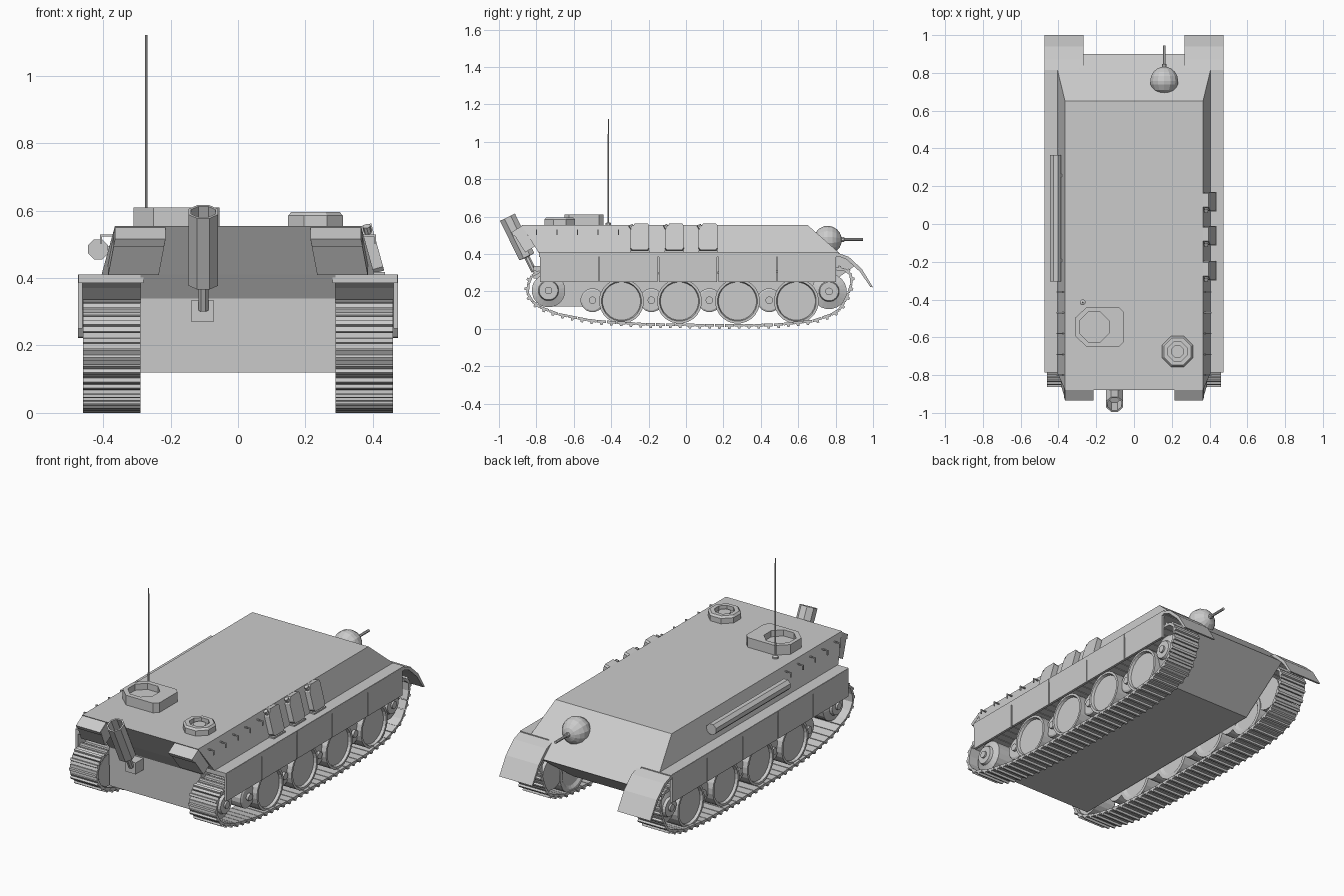
import bpy, bmesh, math
from mathutils import Vector

if "Cube" in bpy.data.objects:
    bpy.data.objects.remove(bpy.data.objects["Cube"])


def loft(name, loops):
    """Skin a series of equal-length closed loops and cap both ends."""
    bm = bmesh.new()
    rows = [[bm.verts.new(p) for p in lp] for lp in loops]
    n = len(rows[0])
    for a, b in zip(rows, rows[1:]):
        for i in range(n):
            j = (i + 1) % n
            bm.faces.new((a[i], a[j], b[j], b[i]))
    bm.faces.new(rows[0])
    bm.faces.new(rows[-1])
    bmesh.ops.recalc_face_normals(bm, faces=bm.faces)
    me = bpy.data.meshes.new(name)
    bm.to_mesh(me)
    bm.free()
    ob = bpy.data.objects.new(name, me)
    bpy.context.collection.objects.link(ob)
    return ob


def prism_x(name, yz, x0, x1):
    return loft(name, [[(x, y, z) for y, z in yz] for x in (x0, x1)])


def box(name, x0, x1, y0, y1, z0, z1):
    return prism_x(name, [(y0, z0), (y1, z0), (y1, z1), (y0, z1)], x0, x1)


def lathe(name, prof, n, origin, axis):
    """Turn a (radius, distance along axis) profile with n flat sides."""
    q = Vector(axis).to_track_quat('Z', 'Y')
    o = Vector(origin)
    loops = []
    for r, d in prof:
        loops.append([o + q @ Vector((r * math.cos((i + .5) * math.tau / n),
                                      r * math.sin((i + .5) * math.tau / n), d))
                      for i in range(n)])
    return loft(name, loops)


# Hull: lower tub and sloped upper casemate
prism_x("lower_hull", [(-.74, .12), (.60, .12), (.90, .335), (.815, .41),
                       (-.79, .41), (-.745, .34)], -.29, .29)
loft("upper_hull", [
    [(-.405, -.79, .41), (.405, -.79, .41), (.405, .815, .41), (-.405, .815, .41)],
    [(-.365, -.88, .555), (.365, -.88, .555), (.365, .65, .555), (-.365, .65, .555)]])

# Track centre line (y, z), resampled into evenly spaced links
path = [Vector(p) for p in [
    (-.78, .31), (-.835, .28), (-.855, .20), (-.81, .125), (-.68, .075), (-.50, .04),
    (-.22, .022), (.2, .016), (.48, .019), (.68, .04), (.81, .085), (.86, .16),
    (.89, .25), (.88, .31), (.83, .325), (.6, .31), (0, .30), (-.5, .30)]]
segs = list(zip(path, path[1:] + path[:1]))
total = sum((b - a).length for a, b in segs)
COUNT = 72


def along(s):
    s %= total
    for a, b in segs:
        l = (b - a).length
        if s <= l:
            return a.lerp(b, s / l)
        s -= l
    return path[0]


# Cross-section of one link: flat shoe with an outer cleat
step = total / COUNT
h = step * .46
link = [(-h, -.009), (h, -.009), (h, .005), (h * .35, .005), (h * .25, .016),
        (-h * .25, .016), (-h * .35, .005), (-h, .005)]

slope = Vector((0, .527, -.85))      # down the rear plate
out = Vector((0, -.85, -.527))       # outward from the rear plate

for s, side in ((-1, "left"), (1, "right")):
    for k in range(COUNT):
        a, b = along(k * step), along((k + 1) * step)
        t = (b - a).normalized()
        nrm = Vector((-t.y, t.x)) * -1
        if nrm.dot((a + b) / 2 - Vector((0, .18))) < 0:
            nrm = -nrm
        c = (a + b) / 2
        prism_x(side + "_track_link", [c + t * u + nrm * v for u, v in link],
                s * .29, s * .46)

    # Road wheels, inner rollers, sprocket and idler
    for y in (-.345, -.035, .275, .59):
        lathe(side + "_road_wheel", [(.085, .305), (.1, .295), (.12, .295), (.12, .445), (.107, .445),
              (.102, .43)], 24, (0, y, .148), (s, 0, 0))
    for y in (-.5, -.185, .125, .445):
        lathe(side + "_roller", [(.064, .295), (.064, .41), (.055, .415), (.02, .415),
              (.02, .43)], 16, (0, y, .153), (s, 0, 0))
    for nm, y, z, r in (("sprocket", -.735, .205, .09), ("idler", .765, .20, .095)):
        lathe(side + "_" + nm, [(r, .30), (r, .41), (.055, .425), (.05, .44), (.02, .44),
              (.02, .45)], 20, (0, y, z), (s, 0, 0))

    # Fender, skirt panels and curved front mudguard
    box(side + "_fender", s * .28, s * .474, -.785, .815, .385, .41)
    for k in range(5):
        y0 = -.78 + k * .3175
        box(side + "_skirt", s * .461, s * .475, y0, y0 + .311, .25, .408)
    prism_x(side + "_mudguard", [(.80, .41), (.87, .385), (.94, .32), (1, .222),
            (.985, .225), (.93, .305), (.86, .37), (.80, .395)], s * .268, s * .475)

    # Rear stowage box following the sloped plate, with a lid
    for nm, t0, t1, d in (("box", .01, .135, .06), ("lid", .005, .03, .067)):
        p = Vector((0, -.88, .555))
        loops = []
        for t, xa, xb in ((t0, .215, .365), (t1, .215 + t1 * .15, .365 + t1 * .15)):
            q = p + slope * t
            r = q + out * d
            loops.append([(s * xa, q.y, q.z), (s * xb, q.y, q.z),
                          (s * xb, r.y, r.z), (s * xa, r.y, r.z)])
        loft(side + "_stowage_" + nm, loops)

    # Row of wire hooks on the side plates
    hook = [(.37, .53), (.41, .53), (.41, .502), (.404, .502), (.404, .524), (.37, .524)]
    for k in range(5):
        y = -.80 + k * .11
        loft(side + "_hook", [[(s * x, yy, z) for x, z in hook] for yy in (y - .003, y + .003)])

# Fuel cans leaning on the right side plate
up, nor = Vector((-.266, 0, .964)), Vector((.964, 0, .266))
can = [(-.05, .012), (-.04, 0), (.04, 0), (.05, .012), (.05, .135), (.043, .145),
       (-.028, .145), (-.05, .11)]
for y in (-.247, -.062, .118):
    base = Vector((.403, y, .414))
    loft("fuel_can", [[base + Vector((0, a, 0)) + up * b + nor * t for a, b in can]
                      for t in (0, .032)])
    lathe("can_cap", [(.012, 0), (.012, .022)], 8,
          base + Vector((0, -.038, 0)) + up * .122 + nor * .016, (-.2, -.5, .8))
    box("can_strap", .395, .436, y - .052, y + .052, .41, .418)

# Cleaning-rod tube on the left side
lathe("stowage_tube", [(.032, -.305), (.032, .365)], 8, (-.415, 0, .485), (0, 1, 0))
for y in (-.2, .25):
    box("tube_bracket", -.415, -.375, y, y + .015, .475, .495)

# Square commander hatch: chamfered block with a sunken octagon
outer = [(-.055, -.625), (-.055, -.465), (-.08, -.44), (-.25, -.44),
         (-.31, -.495), (-.31, -.595), (-.25, -.65), (-.08, -.65)]
inner = [(-.21 + .085 * math.cos(math.radians(a)), -.545 + .085 * math.sin(math.radians(a)))
         for a in (-22.5, 22.5, 67.5, 112.5, 157.5, 202.5, 247.5, 292.5)]
loft("square_hatch", [[(x, y, z) for x, y in lp] for lp, z in
                      ((outer, .55), (outer, .61), (inner, .61), (inner, .575))])

# Round hatch with recessed ring
lathe("round_hatch", [(.088, .55), (.088, .585), (.078, .596), (.054, .596), (.054, .572)],
      8, (.23, -.675, 0), (0, 0, 1))
lathe("round_hatch_core", [(.035, .565), (.035, .585)], 8, (.23, -.675, 0), (0, 0, 1))

# Antenna
lathe("antenna", [(.016, .55), (.016, .565), (.009, .568), (.0045, .57), (.0035, 1.122)],
      8, (-.272, -.415, 0), (0, 0, 1))

# Ball mount and machine gun on the front slope
ball = [(.076 * math.sin(a), -.076 * math.cos(a))
        for a in [math.radians(d) for d in (3, 25, 50, 75, 90, 110, 130, 150, 168, 177)]]
lathe("ball_mount", ball, 14, (.16, .757, .475), (0, 1, 0))
lathe("gun_barrel", [(.014, .05), (.014, .09), (.008, .092), (.008, .19)], 8,
      (.16, .755, .478), (0, 1, 0))

# Tilted exhaust on the rear plate
axis = Vector((0, -.44, .9))
lathe("exhaust_pipe", [(.016, -.085), (.016, 0), (.048, .003), (.048, .238), (.039, .238),
      (.039, .14)], 8, (-.103, -.85, .383), axis)
box("exhaust_base", -.138, -.073, -.815, -.73, .27, .335)
